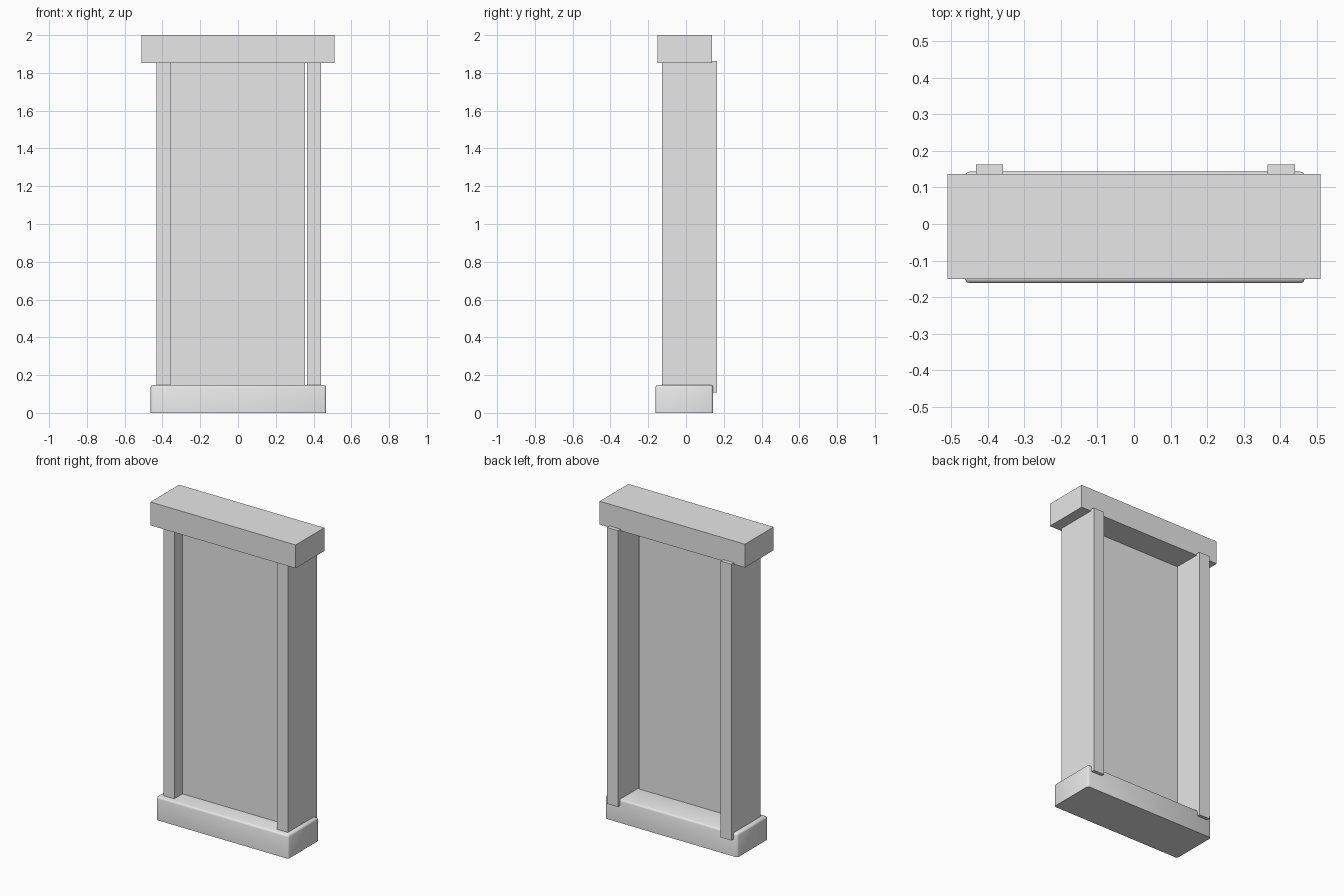
import bpy
import bmesh
import math
from mathutils import Vector

cube = bpy.data.objects.get("Cube")
if cube:
    bpy.data.objects.remove(cube, do_unlink=True)

# Single light grey material
grey = bpy.data.materials.new("light grey")
grey.use_nodes = True
colour = (0.8, 0.8, 0.8, 1)
grey.diffuse_color = colour
for node in grey.node_tree.nodes:
    if node.type == 'BSDF_PRINCIPLED':
        node.inputs["Base Color"].default_value = colour


def box(name, low, high, bevel=0):
    """Box between two corners, optionally bevelled on all but the bottom edges."""
    low, high = Vector(low), Vector(high)
    bm = bmesh.new()
    bmesh.ops.create_cube(bm, size=1)
    for v in bm.verts:
        v.co = (low + high) / 2 + v.co * (high - low)
    if bevel:
        edges = [e for e in bm.edges if max(v.co.z for v in e.verts) > low.z + bevel]
        bmesh.ops.bevel(bm, geom=edges, offset=bevel, segments=2,
                        profile=0.5, affect='EDGES')
    mesh = bpy.data.meshes.new(name)
    bm.to_mesh(mesh)
    bm.free()
    mesh.materials.append(grey)
    obj = bpy.data.objects.new(name, mesh)
    bpy.context.collection.objects.link(obj)
    return obj


# Softly rounded plinth
base = box("base", (-0.462, -0.162, 0), (0.467, 0.143, 0.148), bevel=0.012)
bpy.ops.object.select_all(action='DESELECT')
base.select_set(True)
bpy.context.view_layer.objects.active = base
bpy.ops.object.shade_smooth_by_angle(angle=math.radians(50))

# Overhanging top slab
box("top_slab", (-0.51, -0.15, 1.852), (0.51, 0.137, 2))

# Side posts, projecting a little behind the base and slab
for name, x0, x1 in (("right_post", -0.432, -0.358), ("left_post", 0.365, 0.44)):
    box(name, (x0, -0.128, 0.108), (x1, 0.163, 1.862))

# Thin recessed panel, with a slit beside the left post
box("panel", (-0.36, -0.045, 0.108), (0.355, -0.037, 1.862))
